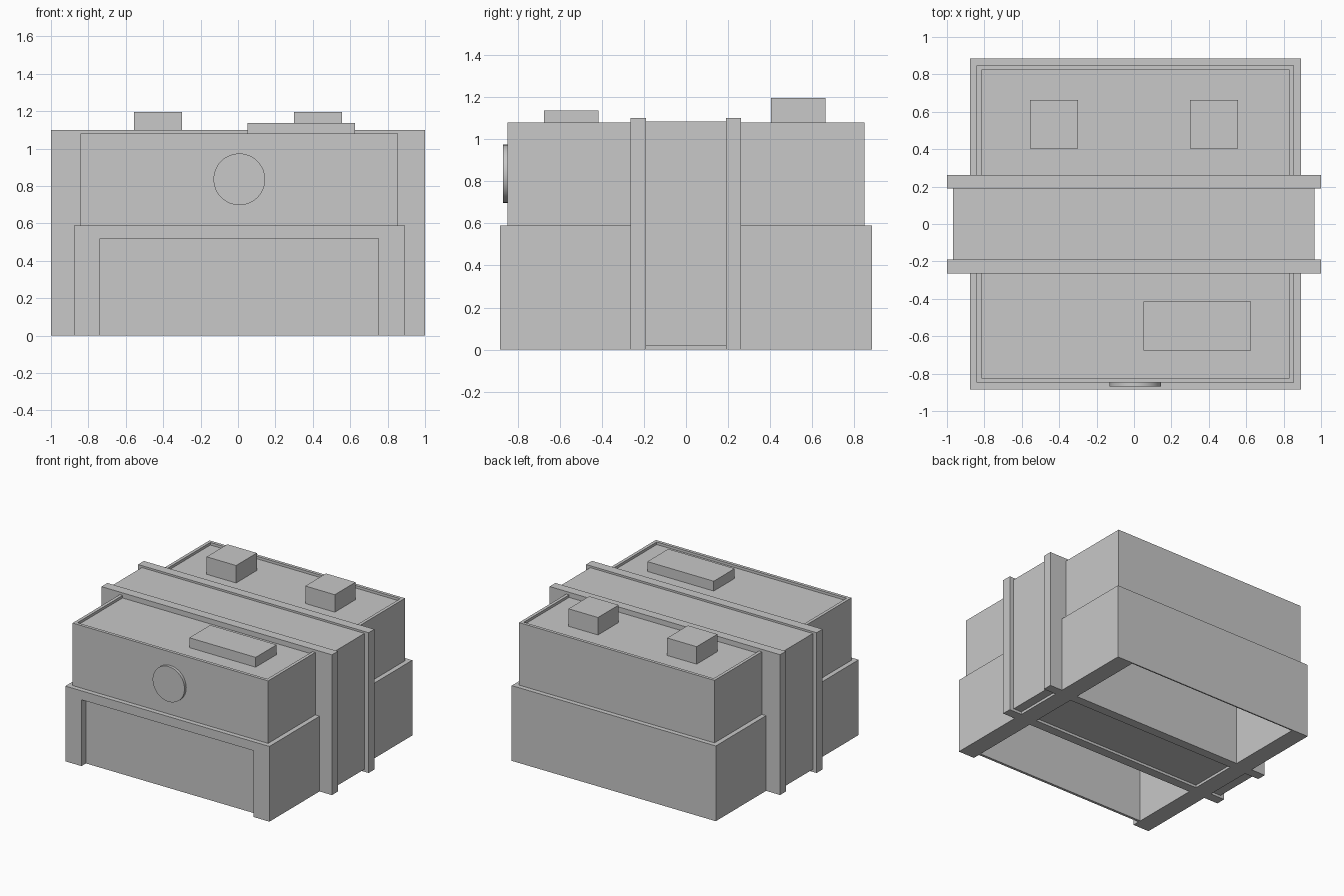
import bpy
import bmesh
import math

old = bpy.data.objects.get("Cube")
if old:
    bpy.data.objects.remove(old, do_unlink=True)

# One plain grey for the whole model
grey = bpy.data.materials.new("light_grey")
grey.use_nodes = True
colour = (0.58, 0.58, 0.58, 1)
grey.diffuse_color = colour
grey.node_tree.nodes["Principled BSDF"].inputs["Base Color"].default_value = colour

MID = 0.007      # the body sits slightly off centre
HALF = 0.885     # half width and depth of the lower body


def finish(name, bm):
    mesh = bpy.data.meshes.new(name)
    bm.to_mesh(mesh)
    bm.free()
    obj = bpy.data.objects.new(name, mesh)
    mesh.materials.append(grey)
    bpy.context.collection.objects.link(obj)
    return obj


def box(name, x, y, z, rim=0, sink=0):
    """Box between x, y and z limits, with an optional sunken top."""
    bm = bmesh.new()
    bmesh.ops.create_cube(bm, size=1)
    for v in bm.verts:
        for i, (low, high) in enumerate((x, y, z)):
            v.co[i] = high if v.co[i] > 0 else low
    if rim:
        bm.normal_update()
        top = max(bm.faces, key=lambda f: f.calc_center_median().z)
        bmesh.ops.inset_region(bm, faces=[top], thickness=rim)
        floor = bmesh.ops.extrude_face_region(bm, geom=[top])["geom"]
        bmesh.ops.delete(bm, geom=[top], context="FACES")
        verts = [g for g in floor if isinstance(g, bmesh.types.BMVert)]
        bmesh.ops.translate(bm, verts=verts, vec=(0, 0, -sink))
        bmesh.ops.recalc_face_normals(bm, faces=bm.faces)
    return box_done(name, bm)


def box_done(name, bm):
    bm.normal_update()
    return finish(name, bm)


# Lower body: two side walls, ceiling, recessed front and thin back
left, right = MID + HALF, MID - HALF
wall = 0.14
box("left_wall", (left - wall, left), (-HALF, HALF), (0, 0.59))
box("right_wall", (right, right + wall), (-HALF, HALF), (0, 0.59))
inner = (right + wall, left - wall)
box("lower_ceiling", inner, (-HALF, HALF), (0.52, 0.59))
box("recessed_front", inner, (-0.83, -0.81), (0, 0.52))
box("back_sheet", inner, (HALF - 0.01, HALF), (0, 0.52))

# Upper body with a raised rim around its top
box("upper_body", (MID - 0.848, MID + 0.848), (-0.848, 0.848), (0.59, 1.08),
    rim=0.035, sink=0.02)

# Central band between two ribs
box("central_band", (-0.967, 0.964), (-0.19, 0.19), (0.02, 1.085))
for name, y in (("front_rib", (-0.264, -0.19)), ("back_rib", (0.19, 0.262))):
    box(name, (-1, 1), y, (0, 1.1))

# Raised parts on the top
box("top_panel", (0.05, 0.626), (-0.675, -0.415), (1.05, 1.137))
for name, x in (("left_block", 0.428), ("right_block", -0.428)):
    box(name, (x - 0.128, x + 0.128), (0.405, 0.662), (1.05, 1.197))

# Round disc on the front
bpy.ops.mesh.primitive_cylinder_add(
    vertices=64, radius=0.138, depth=0.04,
    location=(MID, -0.85, 0.836), rotation=(math.pi / 2, 0, 0))
disc = bpy.context.object
disc.name = "front_disc"
disc.data.materials.append(grey)
bpy.ops.object.shade_smooth_by_angle()
